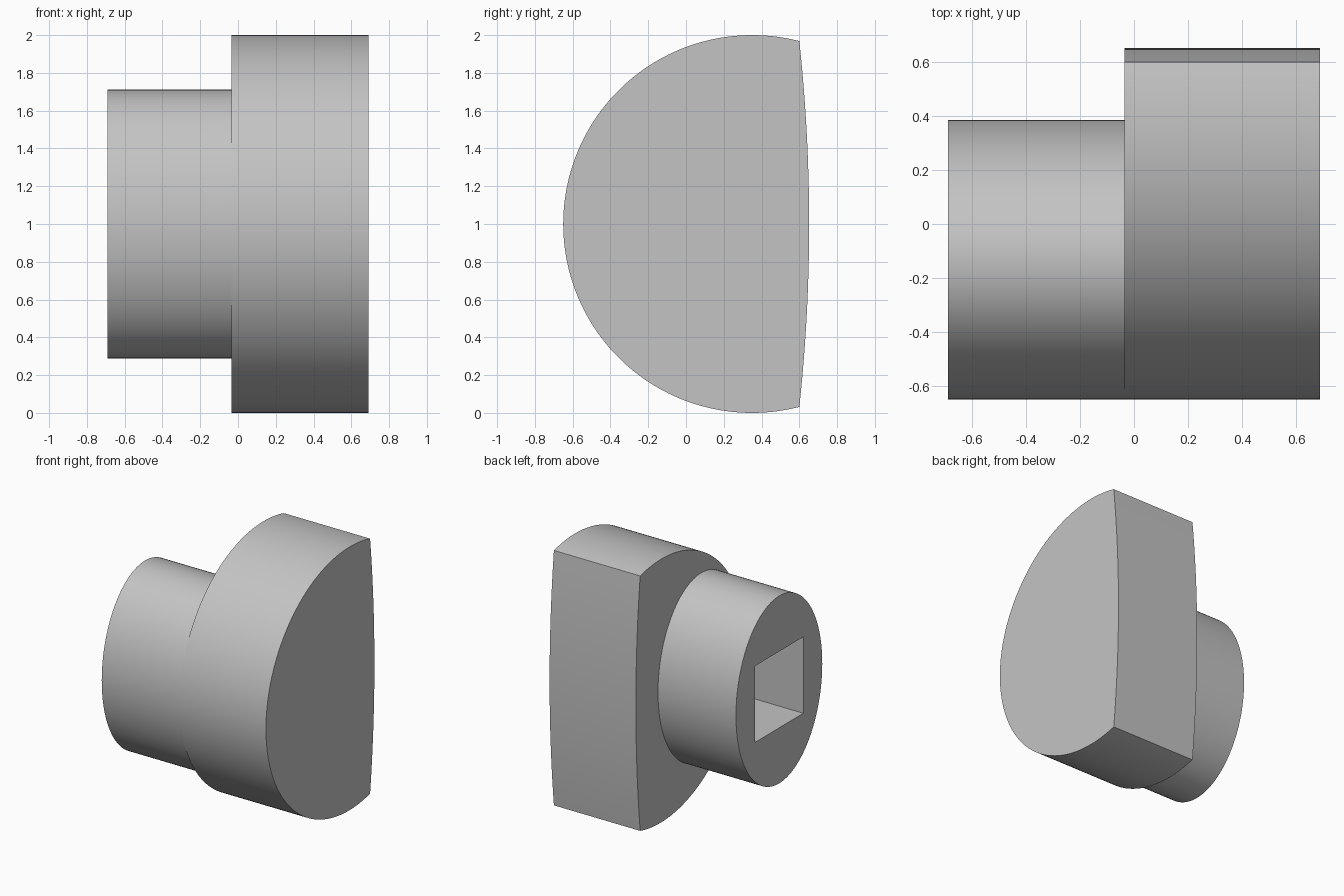
import bpy, bmesh, math

if "Cube" in bpy.data.objects:
    bpy.data.objects.remove(bpy.data.objects["Cube"])

steel = bpy.data.materials.new("plain_grey")
steel.diffuse_color = (0.55, 0.55, 0.55, 1)
steel.use_nodes = True
steel.node_tree.nodes["Principled BSDF"].inputs["Base Color"].default_value = steel.diffuse_color

X_END, X_STEP, X_FACE = -0.69, -0.035, 0.69
CZ = 1.0


def finish(bm, name):
    bmesh.ops.recalc_face_normals(bm, faces=bm.faces)
    mesh = bpy.data.meshes.new(name)
    bm.to_mesh(mesh)
    bm.free()
    mesh.materials.append(steel)
    obj = bpy.data.objects.new(name, mesh)
    bpy.context.collection.objects.link(obj)
    bpy.context.view_layer.objects.active = obj
    obj.select_set(True)
    bpy.ops.object.shade_smooth_by_angle(angle=math.radians(30))
    obj.select_set(False)
    return obj


def ring(bm, points, x):
    return [bm.verts.new((x, y, z)) for y, z in points]


def bridge(bm, a, b):
    n = len(a)
    for i in range(n):
        j = (i + 1) % n
        bm.faces.new((a[i], a[j], b[j], b[i]))


# Head: round of radius 1, closed at the back by a shallow arc
R, CY, Y_CUT, Y_BACK = 1.0, 0.35, 0.60, 0.652
half = math.sqrt(R * R - (Y_CUT - CY) ** 2)
start = math.atan2(half, Y_CUT - CY)
N = 128
profile = []
for i in range(N + 1):
    t = start + (2 * math.pi - 2 * start) * i / N
    profile.append((CY + R * math.cos(t), CZ + R * math.sin(t)))
sag = Y_BACK - Y_CUT
big_r = (half * half + sag * sag) / (2 * sag)
sweep = math.asin(half / big_r)
for i in range(1, 24):
    t = -sweep + 2 * sweep * i / 24
    profile.append((Y_BACK - big_r + big_r * math.cos(t), CZ + big_r * math.sin(t)))

bm = bmesh.new()
near, far = ring(bm, profile, X_STEP), ring(bm, profile, X_FACE)
bridge(bm, near, far)
bm.faces.new(near)
bm.faces.new(far)
finish(bm, "head")

# Shaft: oval tube with a square socket that ends at the head
A, B, SY, S = 0.518, 0.712, -0.132, 0.29
oval, square = [], []
for i in range(N):
    t = 2 * math.pi * i / N
    c, s = math.cos(t), math.sin(t)
    m = S / max(abs(c), abs(s))
    oval.append((SY + A * c, CZ + B * s))
    square.append((SY + m * c, CZ + m * s))

bm = bmesh.new()
outer_end, outer_root = ring(bm, oval, X_END), ring(bm, oval, X_STEP)
inner_end, inner_root = ring(bm, square, X_END), ring(bm, square, X_STEP)
bridge(bm, outer_root, outer_end)
bridge(bm, outer_end, inner_end)
bridge(bm, inner_end, inner_root)
finish(bm, "socket_shaft")
